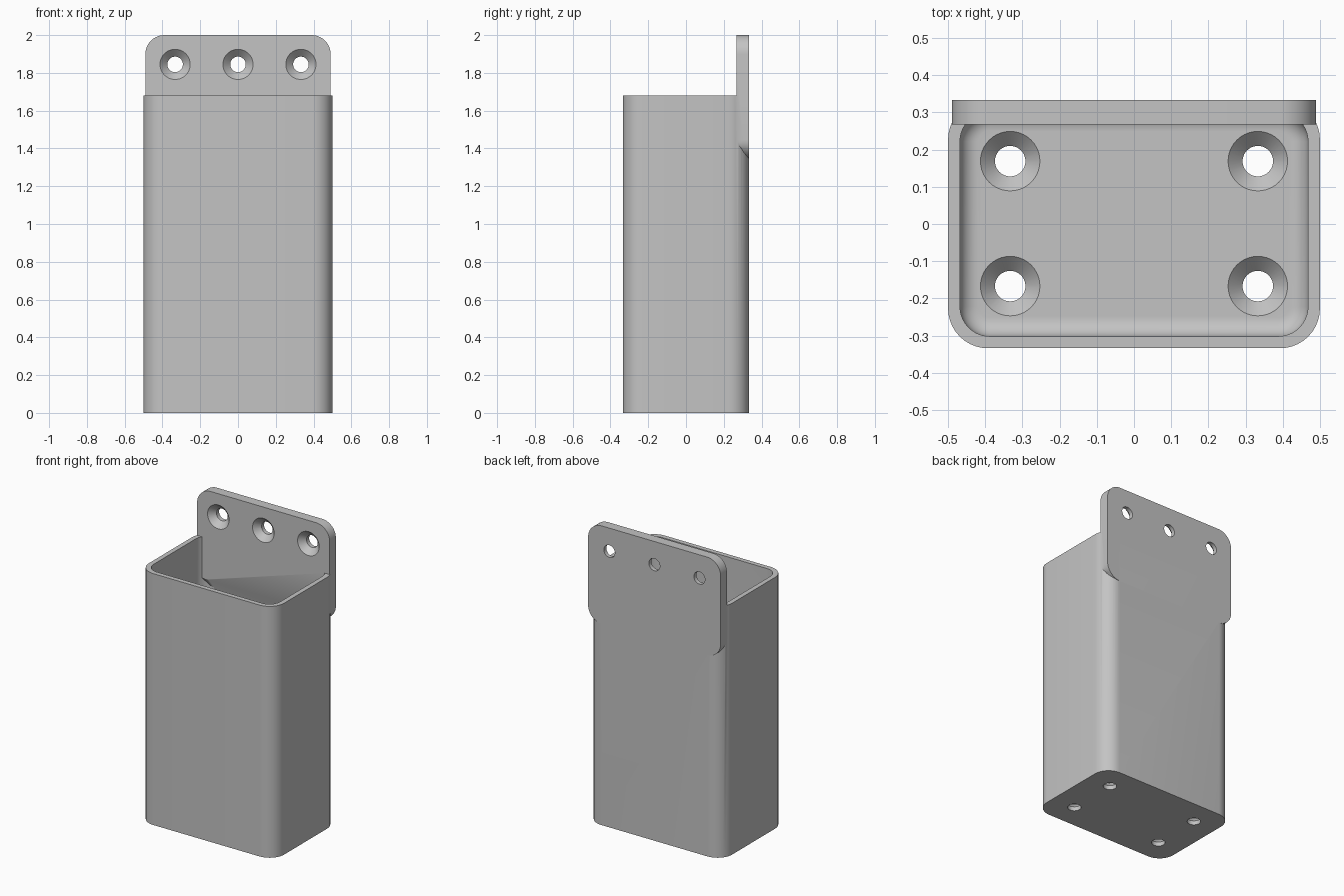
import bpy, bmesh, math
from mathutils import Vector

if "Cube" in bpy.data.objects:
    bpy.data.objects.remove(bpy.data.objects["Cube"])

grey = bpy.data.materials.new("light_grey")
grey.diffuse_color = (0.55, 0.55, 0.55, 1)
grey.use_nodes = True
grey.node_tree.nodes["Principled BSDF"].inputs["Base Color"].default_value = grey.diffuse_color


def rounded(hx, hy, r, n=10):
    """Counter-clockwise rounded rectangle outline."""
    pts = []
    for k, (sx, sy) in enumerate([(1, 1), (-1, 1), (-1, -1), (1, -1)]):
        for i in range(n + 1):
            a = math.radians(90 * (k + i / n))
            pts.append((sx * (hx - r) + r * math.cos(a), sy * (hy - r) + r * math.sin(a)))
    return pts


def loft(name, rings):
    """Capped solid through rings of equal point count."""
    bm = bmesh.new()
    loops = [[bm.verts.new(p) for p in ring] for ring in rings]
    n = len(loops[0])
    for a, b in zip(loops, loops[1:]):
        for i in range(n):
            j = (i + 1) % n
            bm.faces.new((a[i], a[j], b[j], b[i]))
    bm.faces.new(loops[0])
    bm.faces.new(loops[-1])
    bmesh.ops.recalc_face_normals(bm, faces=bm.faces)
    me = bpy.data.meshes.new(name)
    bm.to_mesh(me)
    bm.free()
    me.materials.append(grey)
    ob = bpy.data.objects.new(name, me)
    bpy.context.collection.objects.link(ob)
    return ob


def combine(target, other, operation):
    """Apply a boolean and remove the helper."""
    mod = target.modifiers.new("combine", "BOOLEAN")
    mod.operation, mod.object, mod.solver = operation, other, "EXACT"
    bpy.context.view_layer.objects.active = target
    bpy.ops.object.modifier_apply(modifier=mod.name)
    bpy.data.objects.remove(other)


def countersunk_cutter(origin, axis):
    """Screw hole cutter; origin on the open face, axis pointing into the material."""
    turn = Vector((0, 0, 1)).rotation_difference(Vector(axis))
    rings = []
    for r, d in [(0.08, -0.02), (0.08, 0), (0.041, 0.039), (0.041, 0.12)]:
        rings.append([Vector(origin) + turn @ Vector((r * math.cos(t * math.tau / 40),
                      r * math.sin(t * math.tau / 40), d)) for t in range(40)])
    return loft("hole_cutter", rings)


HY, WALL, FLOOR, TOP = 0.334, 0.032, 0.067, 1.68

# Box shell with rounded corners
holder = loft("wall_holder", [[(x, y, z) for x, y in rounded(0.5, HY, 0.107)] for z in (0, TOP)])

# Cavity with a filleted floor edge
fillet, rings = 0.05, []
for i in range(9):
    a = math.radians(90 * i / 8)
    inset = WALL + fillet * (1 - math.sin(a))
    z = FLOOR + fillet * (1 - math.cos(a))
    rings.append([(x, y, z) for x, y in rounded(0.5 - inset, HY - inset, 0.112 - inset)])
rings.append([(x, y, TOP + 0.1) for x, y in rounded(0.5 - WALL, HY - WALL, 0.08)])
combine(holder, loft("cavity_cutter", rings), "DIFFERENCE")

# Mounting plate, its inner lower edge sloped back to the wall
low, high = 1.345, 2.0
outline = rounded(0.49, (high - low) / 2, 0.1)
rings = []
for y, floor_z in ((0.268, 1.405), (HY - WALL, low), (HY, low)):
    rings.append([(x, y, max(z + (high + low) / 2, floor_z)) for x, z in outline])
combine(holder, loft("mounting_plate", rings), "UNION")

# Screw holes in the plate and floor
for x in (-0.333, 0, 0.333):
    combine(holder, countersunk_cutter((x, 0.268, 1.845), (0, 1, 0)), "DIFFERENCE")
for x in (-0.333, 0.333):
    for y in (-0.167, 0.169):
        combine(holder, countersunk_cutter((x, y, FLOOR), (0, 0, -1)), "DIFFERENCE")

bpy.ops.object.select_all(action="DESELECT")
holder.select_set(True)
bpy.context.view_layer.objects.active = holder
bpy.ops.object.shade_smooth_by_angle(angle=math.radians(30))
